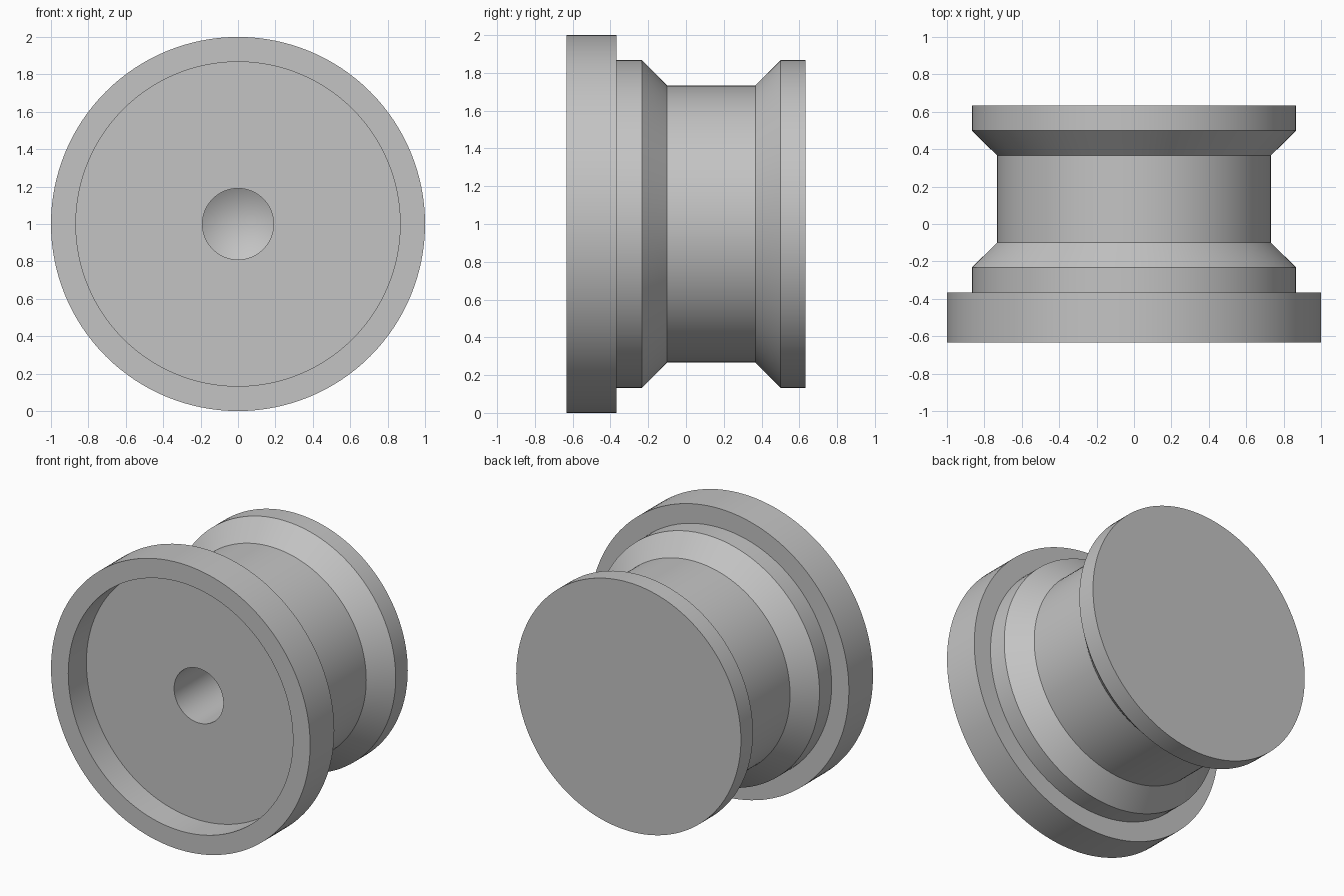
import bpy, bmesh
from math import cos, sin, tau, radians

cube = bpy.data.objects.get("Cube")
if cube:
    bpy.data.objects.remove(cube, do_unlink=True)

SEGMENTS = 128
CENTRE_Z = 1.0

grey = bpy.data.materials.new("plain grey")
grey.use_nodes = True
colour = (0.55, 0.55, 0.55, 1)
grey.diffuse_color = colour
grey.node_tree.nodes["Principled BSDF"].inputs["Base Color"].default_value = colour


def lathe(name, profile):
    """Spin a (radius, y) profile around the y axis; zero radius is a pole."""
    bm = bmesh.new()
    rings = []
    for r, y in profile:
        count = SEGMENTS if r else 1
        rings.append([bm.verts.new((r * cos(tau * i / SEGMENTS), y,
                                    CENTRE_Z + r * sin(tau * i / SEGMENTS)))
                      for i in range(count)])
    for a, b in zip(rings, rings[1:]):
        for i in range(SEGMENTS):
            j = (i + 1) % SEGMENTS
            corners = [a[i % len(a)], a[j % len(a)], b[j % len(b)], b[i % len(b)]]
            bm.faces.new(list(dict.fromkeys(corners)))
    bmesh.ops.recalc_face_normals(bm, faces=bm.faces)
    mesh = bpy.data.meshes.new(name)
    bm.to_mesh(mesh)
    bm.free()
    mesh.materials.append(grey)
    obj = bpy.data.objects.new(name, mesh)
    bpy.context.collection.objects.link(obj)
    bpy.ops.object.select_all(action='DESELECT')
    obj.select_set(True)
    bpy.context.view_layer.objects.active = obj
    bpy.ops.object.shade_smooth_by_angle(angle=radians(20))
    return obj


# Radii and stations along the axis
FLANGE, RIM, WAIST, BORE = 1.0, 0.867, 0.733, 0.19
FRONT, BACK, FLOOR = -0.633, 0.633, -0.433

lathe("grooved_spool", [
    # Blind drilled bore with a conical tip
    (0, 0.31), (BORE, 0.2), (BORE, FLOOR),
    # Recessed front face and wide flange
    (RIM, FLOOR), (RIM, FRONT), (FLANGE, FRONT), (FLANGE, -0.367),
    # Step, bevelled groove and back rim
    (RIM, -0.367), (RIM, -0.233), (WAIST, -0.1),
    (WAIST, 0.367), (RIM, 0.5), (RIM, BACK), (0, BACK),
])
